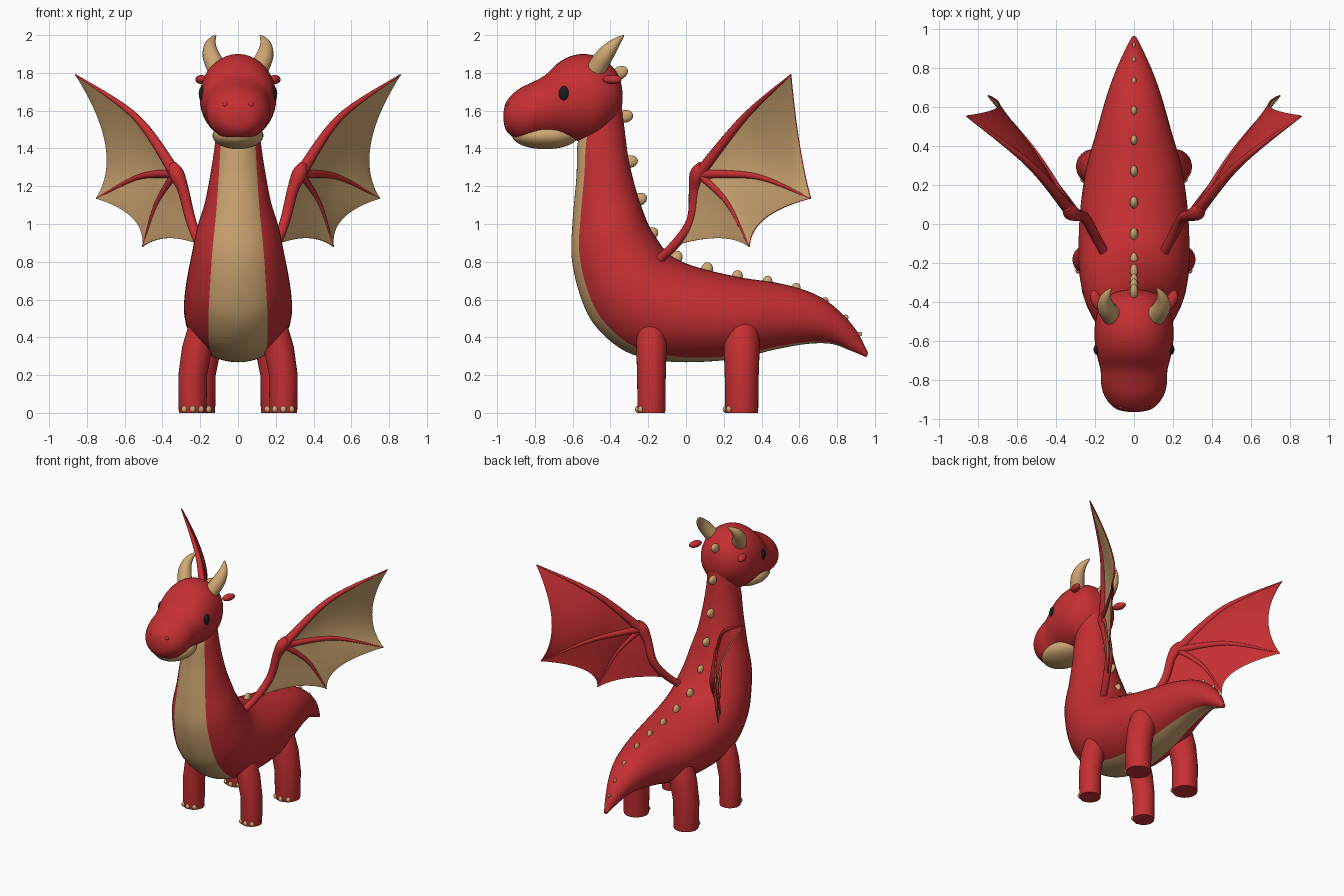
import bpy, bmesh, math
from mathutils import Vector, Matrix

if "Cube" in bpy.data.objects:
    bpy.data.objects.remove(bpy.data.objects["Cube"])


def material(name, rgb):
    m = bpy.data.materials.new(name)
    m.diffuse_color = (*rgb, 1)
    m.use_nodes = True
    m.node_tree.nodes["Principled BSDF"].inputs["Base Color"].default_value = m.diffuse_color
    return m


RED = material("red skin", (0.56, 0.028, 0.032))
TAN = material("tan horn", (0.63, 0.39, 0.17))
BLACK = material("black eye", (0.012, 0.012, 0.014))


def finish(bm, name, mats, mirror=False, fix=True):
    if fix:
        bmesh.ops.recalc_face_normals(bm, faces=bm.faces)
    me = bpy.data.meshes.new(name)
    bm.to_mesh(me)
    bm.free()
    for m in mats:
        me.materials.append(m)
    ob = bpy.data.objects.new(name, me)
    bpy.context.collection.objects.link(ob)
    if mirror:
        ob.modifiers.new("mirror", 'MIRROR').use_mirror_merge = False
    return ob


def spline(pts, n):
    """Catmull-Rom resampling of tuples of any length."""
    out = []
    for i in range(len(pts) - 1):
        p0, p1, p2, p3 = (pts[max(0, min(len(pts) - 1, i + k))] for k in (-1, 0, 1, 2))
        for j in range(n):
            t = j / n
            out.append(tuple(0.5 * (2*b + (c - a)*t + (2*a - 5*b + 4*c - d)*t*t + (3*b - a - 3*c + d)*t**3)
                             for a, b, c, d in zip(p0, p1, p2, p3)))
    return out + [tuple(pts[-1])]


def loft(bm, rings, rule=lambda k: 0):
    rows = [[bm.verts.new(p) for p in r] for r in rings]
    n = len(rows[0])
    for a, b in zip(rows, rows[1:]):
        for k in range(n):
            f = bm.faces.new((a[k], a[(k+1) % n], b[(k+1) % n], b[k]))
            f.material_index = rule(k)
    bm.faces.new(rows[0])
    bm.faces.new(rows[-1])


def tube(bm, pts, n=5, seg=16):
    """Round tube through (x, y, z, radius) points."""
    s = spline(pts, n)
    rings = []
    for i, p in enumerate(s):
        d = Vector(s[min(i+1, len(s)-1)][:3]) - Vector(s[max(i-1, 0)][:3])
        d.normalize()
        u = d.cross(Vector((0.67, -0.74, 0.05))).normalized()
        v = d.cross(u)
        rings.append([Vector(p[:3]) + max(p[3], .002) * (u*math.cos(a) + v*math.sin(a))
                      for a in (2*math.pi*k/seg for k in range(seg))])
    loft(bm, rings)


def ball(bm, c, r, rot=Matrix.Identity(4), seg=24):
    bmesh.ops.create_uvsphere(bm, u_segments=seg, v_segments=seg // 2, radius=1,
                              matrix=Matrix.Translation(c) @ rot @ Matrix.Diagonal((*r, 1)))


def ring(ty, tz, by, bz, w, belly, n=32, nb=16):
    top, bot = Vector((0, ty, tz)), Vector((0, by, bz))
    c, h = (top + bot) / 2, (top - bot) / 2
    b = math.asin(belly)
    angs = [-(math.pi - b) + 2*(math.pi - b)*k/n for k in range(n)]
    angs += [math.pi - b + 2*b*k/nb for k in range(nb)]
    return [c + h*math.cos(a) + Vector((w*math.sin(a), 0, 0)) for a in angs]


# Body from tail tip to neck: back y, z, belly y, z, half width, belly share
body = [(.965, .315, .955, .295, .012, .35), (.9, .44, .87, .33, .05, .38), (.8, .55, .77, .365, .095, .4),
        (.68, .63, .64, .365, .14, .4), (.5, .685, .47, .335, .19, .4), (.3, .715, .28, .29, .245, .4),
        (.1, .76, .08, .27, .275, .42), (-.02, .80, -.12, .275, .285, .48), (-.1, .85, -.32, .325, .285, .54),
        (-.16, .93, -.48, .46, .27, .58), (-.2, 1.0, -.56, .62, .248, .6), (-.235, 1.09, -.605, .82, .22, .62),
        (-.27, 1.2, -.6, 1.02, .175, .67), (-.305, 1.35, -.58, 1.25, .14, .72),
        (-.325, 1.5, -.57, 1.45, .115, .78), (-.34, 1.62, -.5, 1.58, .1, .78)]
bm = bmesh.new()
loft(bm, [ring(*s) for s in spline(body, 5)], lambda k: int(k >= 32))
finish(bm, "body", [RED, TAN])

# Head: y, top z, bottom z, half width
head = [(-.967, 1.585, 1.555, .015), (-.957, 1.635, 1.505, .075), (-.93, 1.675, 1.47, .118),
        (-.88, 1.718, 1.442, .153), (-.82, 1.748, 1.442, .169), (-.75, 1.785, 1.455, .172),
        (-.68, 1.85, 1.455, .19), (-.62, 1.885, 1.445, .2), (-.55, 1.9, 1.44, .203), (-.48, 1.89, 1.45, .195),
        (-.42, 1.86, 1.49, .17), (-.37, 1.81, 1.55, .13), (-.345, 1.75, 1.6, .08), (-.336, 1.7, 1.65, .02)]
bm = bmesh.new()
loft(bm, [ring(y, t, y, b, w, .6) for y, t, b, w in spline(head, 4)])
finish(bm, "head", [RED])

# Lower jaw
bm = bmesh.new()
ball(bm, (0, -.745, 1.468), (.135, .175, .072), seg=32)
finish(bm, "lower_jaw", [TAN])

# Eyes, ears, nostrils and horns
for name, c, r, mat, turn in (("eye", (.186, -.645, 1.69), (.022, .028, .04), BLACK, 0),
                              ("ear", (.195, -.39, 1.765), (.027, .052, .024), RED, -.3),
                              ("nostril", (.065, -.937, 1.63), (.018, .014, .014), RED, 0)):
    bm = bmesh.new()
    ball(bm, c, r, Matrix.Rotation(turn, 4, 'Z'))
    finish(bm, name, [mat], True)
bm = bmesh.new()
tube(bm, [(.11, -.475, 1.82, .052), (.14, -.435, 1.885, .047), (.148, -.395, 1.935, .035),
          (.137, -.36, 1.972, .02), (.118, -.33, 1.998, .004)])
finish(bm, "horn", [TAN], True)

# Back spines: y, z, outward tilt from vertical (degrees), size
spines = [(-.35, 1.8, 60, 1), (-.325, 1.57, 82, 1), (-.3, 1.33, 80, 1), (-.25, 1.13, 70, 1),
          (-.19, .945, 60, 1), (-.055, .815, 28, 1), (.11, .755, 15, .95), (.27, .715, 12, .9),
          (.43, .69, 10, .8), (.58, .655, 18, .75), (.73, .585, 35, .65), (.84, .5, 45, .5), (.915, .415, 60, .4)]
bm = bmesh.new()
for y, z, t, s in spines:
    ball(bm, (0, y, z), (.022*s, .034*s, .046*s), Matrix.Rotation(-math.radians(t), 4, 'X'), 16)
finish(bm, "back_spines", [TAN])

# Legs and claws
for name, x, y, r in (("front_leg", .24, -.183, .076), ("rear_leg", .208, .295, .09)):
    prof = [(0, .95), (.015, .97), (.2, 1), (.35, 1.06), (.45, 1.0), (.52, .75), (.56, .3)]
    bm = bmesh.new()
    loft(bm, [[Vector((x - .25*max(0, z - .25) + r*s*math.cos(a), y + r*s*math.sin(a), z))
               for a in (2*math.pi*k/32 for k in range(32))] for z, s in prof])
    finish(bm, name, [RED], True)
    bm = bmesh.new()
    for a in (-38, 0, 38):
        a = math.radians(a)
        ball(bm, (x + r*.93*math.sin(a), y - r*.93*math.cos(a), .019), (.017, .017, .019), seg=12)
    finish(bm, name + "_claws", [TAN], True)

# Wing bones
E = (.33, .07, 1.265)
T1, T2, T3, M = (.86, .555, 1.79), (.75, .66, 1.135), (.505, .335, .88), (.2, -.05, .89)
fingers = [(E, (.54, .31, 1.565), T1), (E, (.52, .38, 1.25), T2), (E, (.43, .22, 1.11), T3),
           (E, (.275, .035, 1.08), M)]
bm = bmesh.new()
tube(bm, [(.14, -.17, .79, .024), (.2, -.06, .89, .025), (.25, .03, 1.02, .027),
          (.29, .045, 1.18, .03), (.325, .06, 1.265, .04), (.345, .085, 1.315, .022)])
finish(bm, "wing_arm", [RED], True)
bm = bmesh.new()
for (a, b, c), r in zip(fingers[:3], (.032, .026, .022)):
    tube(bm, [(*a, r), (*b, r*.6), (*c, .004)], 10, 12)
finish(bm, "wing_fingers", [RED], True)

# Wing membrane: tan skin facing forward and outward, red skin behind
side = Vector((.67, -.74, 0)) * .004
scallops = [(.70, .60, 1.42), (.555, .42, 1.03), (.37, .18, .925)]
N = 20
bm = bmesh.new()
for fa, fb, mid in zip(fingers, fingers[1:], scallops):
    A, B = ([Vector(p) for p in spline(f, N // 2)] for f in (fa, fb))
    pull = Vector(mid) - (A[-1] + B[-1]) / 2
    for s in (1, -1):
        g = [[bm.verts.new(A[i].lerp(B[i], v) + pull*4*v*(1 - v)*(i/N)**2 + side*s)
              for v in (j/N for j in range(N + 1))] for i in range(N + 1)]
        for i in range(N):
            for j in range(N):
                f = bm.faces.new((g[i][j], g[i][j+1], g[i+1][j+1], g[i+1][j]))
                f.material_index = int(s > 0)
                f.normal_update()
                if f.normal.dot(side) * s < 0:
                    f.normal_flip()
finish(bm, "wing_membrane", [RED, TAN], True, False)

# Smooth shading with crisp feet
for ob in bpy.context.collection.objects:
    ob.select_set(True)
    bpy.context.view_layer.objects.active = ob
bpy.ops.object.shade_smooth_by_angle(angle=math.radians(45))
